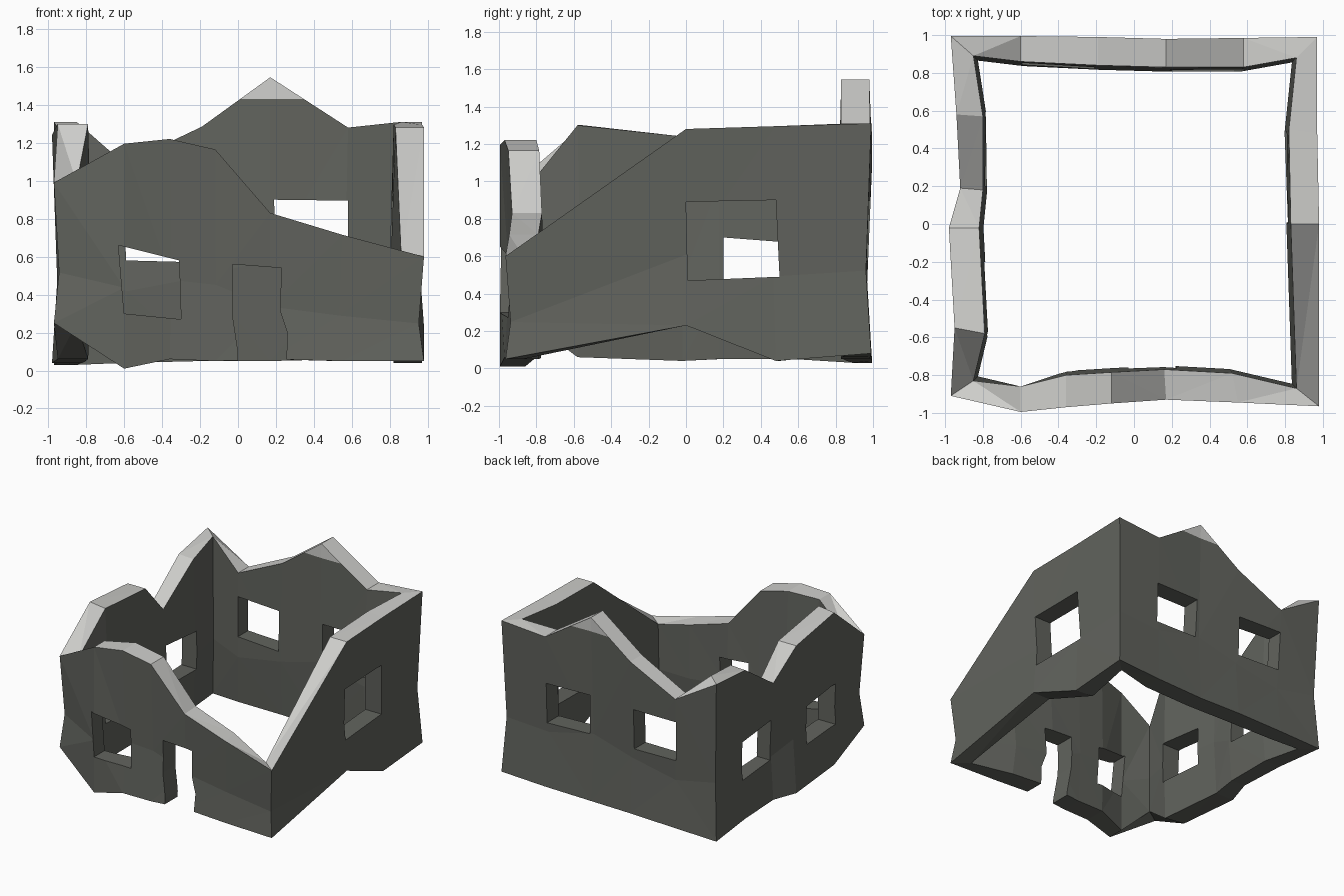
import bpy, bmesh

if "Cube" in bpy.data.objects:
    bpy.data.objects.remove(bpy.data.objects["Cube"])


def material(name, rgb):
    m = bpy.data.materials.new(name)
    m.diffuse_color = (*rgb, 1)
    m.use_nodes = True
    m.node_tree.nodes["Principled BSDF"].inputs["Base Color"].default_value = m.diffuse_color
    return m


dark = material("dark stone", (0.12, 0.125, 0.11))
light = material("pale broken edge", (0.62, 0.62, 0.6))

# Wall stations around the house: outer x, y, inner x, y, bottom z, top z
stations = [
    (-.97, -.91, -.85, -.83, .25, .99), (-.6, -.995, -.6, -.86, .01, 1.195),
    (-.36, -.97, -.36, -.80, .06, 1.22), (-.12, -.95, -.12, -.785, .05, 1.165),
    (.17, -.93, .16, -.77, .06, .83), (.55, -.945, .52, -.79, .05, .715),
    (.98, -.965, .86, -.87, .05, .60),
    (.98, 0, .83, 0, .23, 1.28), (.97, .48, .82, .5, .04, 1.295),
    (.97, .99, .86, .88, .08, 1.31),
    (.58, .985, .58, .83, .06, 1.28), (.17, .98, .17, .83, .05, 1.545),
    (-.19, .99, -.19, .84, .05, 1.285), (-.6, .995, -.6, .86, .04, 1.09),
    (-.97, .995, -.85, .89, .03, 1.31),
    (-.94, .58, -.80, .57, .05, 1.26), (-.92, .19, -.80, .18, .05, 1.0),
    (-.98, -.02, -.82, -.02, .04, 1.24), (-.95, -.55, -.79, -.58, .06, 1.30),
]

# Ruined wall ring: outer and inner skins with a slightly sunken waist
bm = bmesh.new()
rings = []
for xo, yo, xi, yi, zb, zt in stations:
    waist = 1.0 if (xo, yo) == (-.6, -.995) else .972
    zm = zb + (zt - zb) * .36
    rings.append([bm.verts.new(p) for p in (
        (xo, yo, zb), (xo * waist, yo * waist, zm), (xo, yo, zt),
        (xi, yi, zt), (xi * waist, yi * waist, zm), (xi, yi, zb))])
for a, b in zip(rings, rings[1:] + rings[:1]):
    for k in range(6):
        n = (k + 1) % 6
        f = bm.faces.new((a[k], b[k], b[n], a[n]))
        f.material_index = 1 if k == 2 else 0
bmesh.ops.bisect_plane(bm, geom=bm.verts[:] + bm.edges[:] + bm.faces[:],
                       plane_co=(0, 0, 1.43), plane_no=(0, 0, 1))
# Pale tip of the back gable
for f in bm.faces:
    if min(v.co.z for v in f.verts) > 1.425:
        f.material_index = 1
bmesh.ops.triangulate(bm, faces=bm.faces[:])
bmesh.ops.recalc_face_normals(bm, faces=bm.faces[:])
mesh = bpy.data.meshes.new("ruined_walls")
bm.to_mesh(mesh)
bm.free()
walls = bpy.data.objects.new("ruined_walls", mesh)
bpy.context.collection.objects.link(walls)
mesh.materials.append(dark)
mesh.materials.append(light)


def cut(name, points, axis, lo, hi):
    """Cut a prism through a wall; points are (along wall, z)."""
    b = bmesh.new()
    ends = []
    for d in (lo, hi):
        ends.append([b.verts.new((p, d, z) if axis == 'y' else (d, p, z)) for p, z in points])
    b.faces.new(ends[0])
    b.faces.new(ends[1][::-1])
    n = len(points)
    for i in range(n):
        j = (i + 1) % n
        b.faces.new((ends[0][i], ends[1][i], ends[1][j], ends[0][j]))
    bmesh.ops.recalc_face_normals(b, faces=b.faces[:])
    me = bpy.data.meshes.new(name)
    b.to_mesh(me)
    b.free()
    me.materials.append(dark)
    ob = bpy.data.objects.new(name, me)
    bpy.context.collection.objects.link(ob)
    ob.hide_render = True
    mod = walls.modifiers.new(name, 'BOOLEAN')
    mod.operation = 'DIFFERENCE'
    mod.solver = 'EXACT'
    mod.object = ob
    bpy.context.view_layer.objects.active = walls
    bpy.ops.object.modifier_apply(modifier=name)
    bpy.data.objects.remove(ob)


# Doorway and front window
cut("doorway", [(-.03, .56), (.23, .54), (.22, .32), (.26, .2), (.25, -.1),
                (0, -.1), (0, .1), (-.03, .3)], 'y', -1.2, -.6)
cut("front_window", [(-.63, .66), (-.31, .58), (-.30, .27), (-.60, .30)], 'y', -1.2, -.6)
# Right window
cut("right_window", [(0, .89), (.48, .90), (.50, .49), (.01, .47)], 'x', .6, 1.2)
# Paired back and left windows
for c in (-.4, .39):
    cut("back_window", [(c - .2, .9), (c + .19, .895), (c + .19, .57), (c - .19, .58)], 'y', .6, 1.2)
    cut("left_window", [(c - .19, .70), (c + .2, .67), (c + .2, .36), (c - .19, .37)], 'x', -1.2, -.6)
